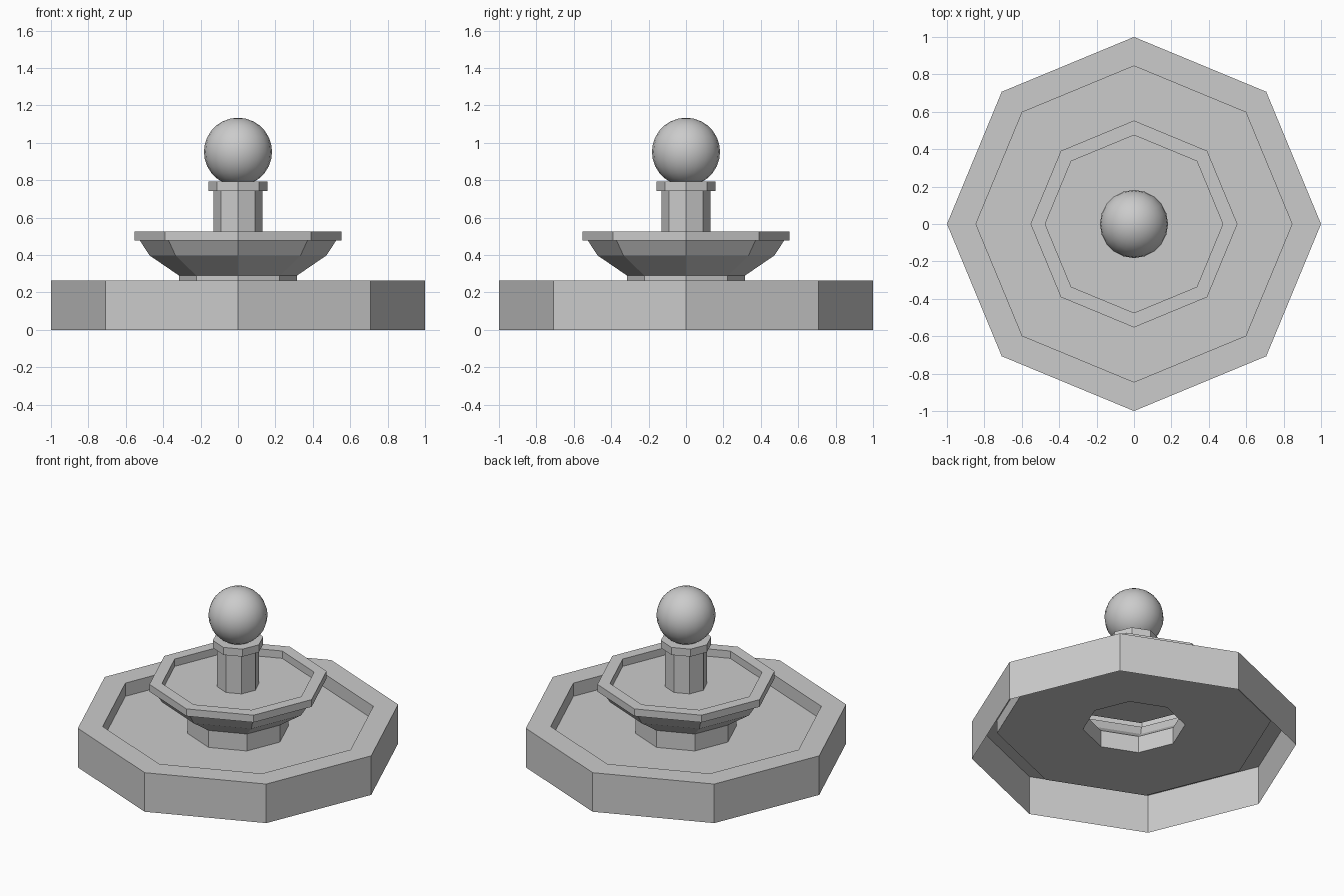
import bpy, bmesh
from math import cos, sin, pi

if "Cube" in bpy.data.objects:
    bpy.data.objects.remove(bpy.data.objects["Cube"])

SIDES = 8


def lathe(name, profile, cap_end=False):
    """Sweep (radius, height) points into a flat-faced octagonal shell."""
    bm = bmesh.new()
    rings = []
    for r, z in profile:
        rings.append([bm.verts.new((r * cos(2 * pi * i / SIDES),
                                    r * sin(2 * pi * i / SIDES), z))
                      for i in range(SIDES)])
    for lower, upper in zip(rings, rings[1:]):
        for i in range(SIDES):
            j = (i + 1) % SIDES
            bm.faces.new((lower[i], lower[j], upper[j], upper[i]))
    if cap_end:
        bm.faces.new(rings[-1])
    mesh = bpy.data.meshes.new(name)
    bm.to_mesh(mesh)
    bm.free()
    obj = bpy.data.objects.new(name, mesh)
    bpy.context.collection.objects.link(obj)
    return obj


# Pool: outer wall, rim, inner wall and floor; open underneath
lathe("pool_basin", [(1, 0), (1, 0.265), (0.845, 0.265),
                     (0.845, 0.175), (0.315, 0.175)])

# Pedestal flaring into the raised bowl, with its lip and floor
lathe("upper_bowl", [(0.315, 0.175), (0.315, 0.29), (0.473, 0.398),
                     (0.525, 0.478), (0.553, 0.478), (0.553, 0.527),
                     (0.475, 0.527), (0.475, 0.477), (0.13, 0.477)])

# Column with its collar
lathe("column", [(0.13, 0.477), (0.13, 0.742), (0.157, 0.742),
                 (0.157, 0.793)], cap_end=True)

# Ball finial
bpy.ops.mesh.primitive_uv_sphere_add(segments=20, ring_count=14, radius=0.182,
                                     location=(0, 0, 0.952))
ball = bpy.context.object
ball.name = "ball_finial"
bpy.ops.object.shade_smooth()
